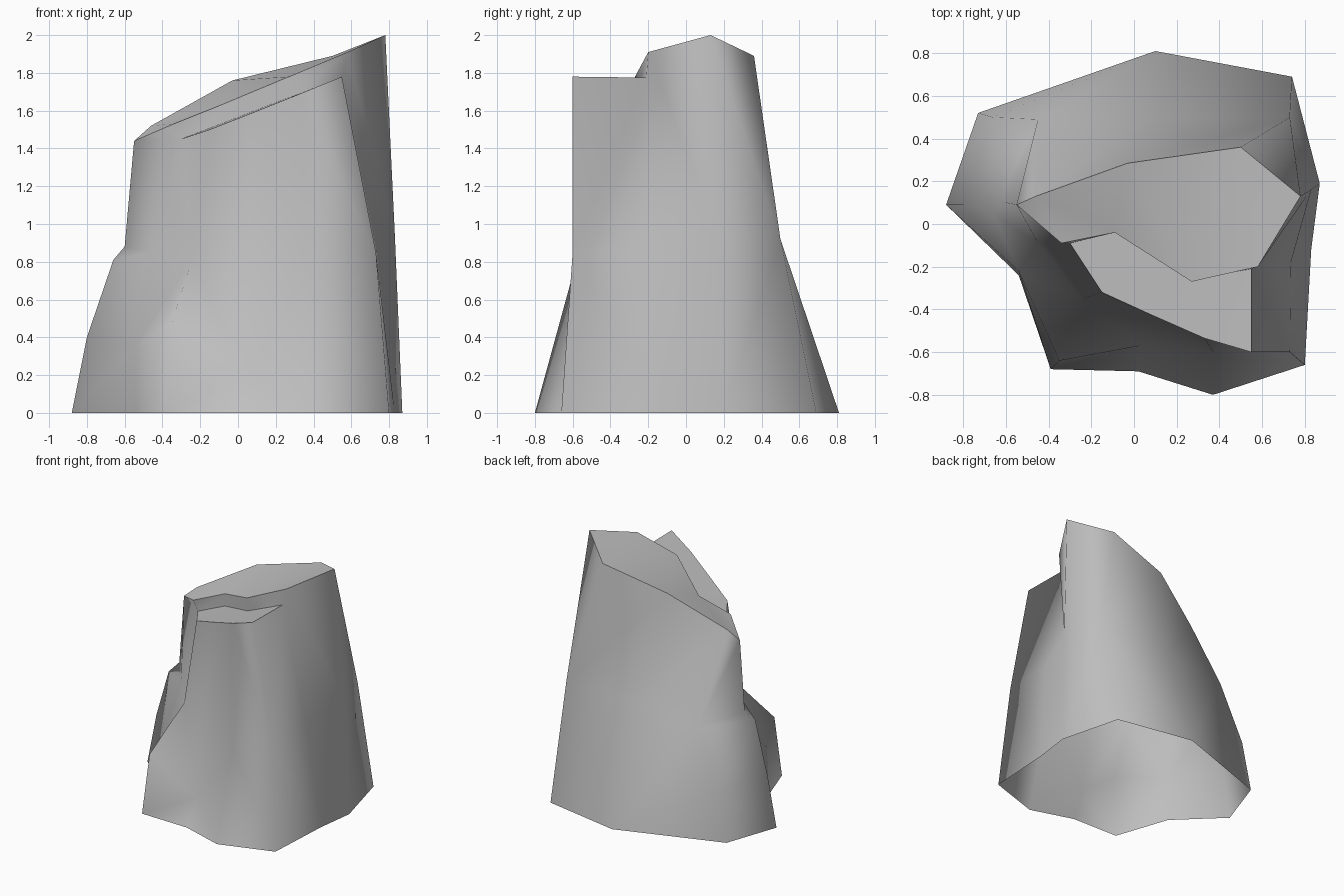
import bpy
import bmesh

cube = bpy.data.objects.get("Cube")
if cube:
    bpy.data.objects.remove(cube, do_unlink=True)

# Step between the front shelf and the upper plateau
cliff_foot = [(-.3, -.09, 1.45), (-.09, -.04, 1.53), (.27, -.26, 1.67), (.55, -.21, 1.775)]
cliff_top = [(-.34, -.09, 1.53), (-.09, -.04, 1.63), (.27, -.27, 1.78), (.58, -.2, 1.91)]

# Vertical ridges of the rock, each from the ground up, in order around it
left = [(-.88, .09, 0), (-.8, .09, .4), (-.66, .05, .81), (-.6, .1, .88), (-.55, .09, 1.44)]
gully = [(-.54, -.24, 0), (-.54, -.22, .36), (-.45, -.09, .85), cliff_foot[0]]
spur = [(-.39, -.68, 0), (-.35, -.64, .48), (-.24, -.35, .82), (-.15, -.32, 1.5)]
front = [(.02, -.69, 0), (.03, -.57, .2), (.08, -.425, 1.59)]
bulge = [(.37, -.8, 0), (.37, -.6, .73), (.33, -.535, 1.69)]
corner = [(.8, -.66, 0), (.73, -.6, .85), (.55, -.6, 1.78)]
notch = [(.83, -.12, 0), (.735, -.18, .86), cliff_foot[-1]]
right = [(.87, .19, 0), (.83, .16, .95), (.78, .13, 2)]
back_right = [(.74, .69, 0), (.73, .5, .92), (.5, .36, 1.89)]
back = [(.1, .81, 0), (.08, .5, .92), (-.03, .285, 1.76)]
back_left = [(-.73, .52, 0), (-.66, .5, .4), (-.45, .49, .85), (-.46, .13, 1.52)]
ridges = [left, gully, spur, front, bulge, corner, notch]

bm = bmesh.new()
points = {}


def add_face(*coords):
    """Add a smooth face, sharing vertices that have the same position."""
    for co in coords:
        if co not in points:
            points[co] = bm.verts.new(co)
    face = bm.faces.new([points[co] for co in coords])
    face.smooth = True
    return face


def bridge(a, b):
    """Fill between two ridges with triangles, climbing the lower side first."""
    i = j = 0
    while i < len(a) - 1 or j < len(b) - 1:
        climb_a = j == len(b) - 1 or (i < len(a) - 1 and a[i + 1][2] <= b[j + 1][2])
        if climb_a:
            add_face(a[i], b[j], a[i + 1])
            i += 1
        else:
            add_face(a[i], b[j], b[j + 1])
            j += 1


# Front walls, then the side and back walls up to the plateau
for a, b in zip(ridges, ridges[1:]):
    bridge(a, b)
bridge(notch + [cliff_top[-1]], right)
bridge(right, back_right[:2])
add_face(right[-1], back_right[1], back_right[2])
for a, b in ((back_right, back), (back, back_left), (back_left, left)):
    bridge(a, b)
add_face(left[-1], gully[-1], cliff_top[0])

# Cliff
for k in range(3):
    add_face(cliff_foot[k], cliff_foot[k + 1], cliff_top[k + 1], cliff_top[k])

# Shelf and plateau with crisp rims
shelf = add_face(*[r[-1] for r in (gully, spur, front, bulge, corner)], *cliff_foot[:0:-1])
plateau = add_face(left[-1], *cliff_top, *[r[-1] for r in (right, back_right, back, back_left)])
for face in (shelf, plateau):
    for edge in face.edges:
        edge.smooth = False
bmesh.ops.triangulate(bm, faces=[shelf, plateau])

mesh = bpy.data.meshes.new("rock")
bm.to_mesh(mesh)
bm.free()
rock = bpy.data.objects.new("rock", mesh)
bpy.context.collection.objects.link(rock)

# Stone colour
stone = bpy.data.materials.new("grey stone")
stone.use_nodes = True
colour = (.52, .52, .52, 1)
stone.diffuse_color = colour
stone.node_tree.nodes["Principled BSDF"].inputs["Base Color"].default_value = colour
mesh.materials.append(stone)
